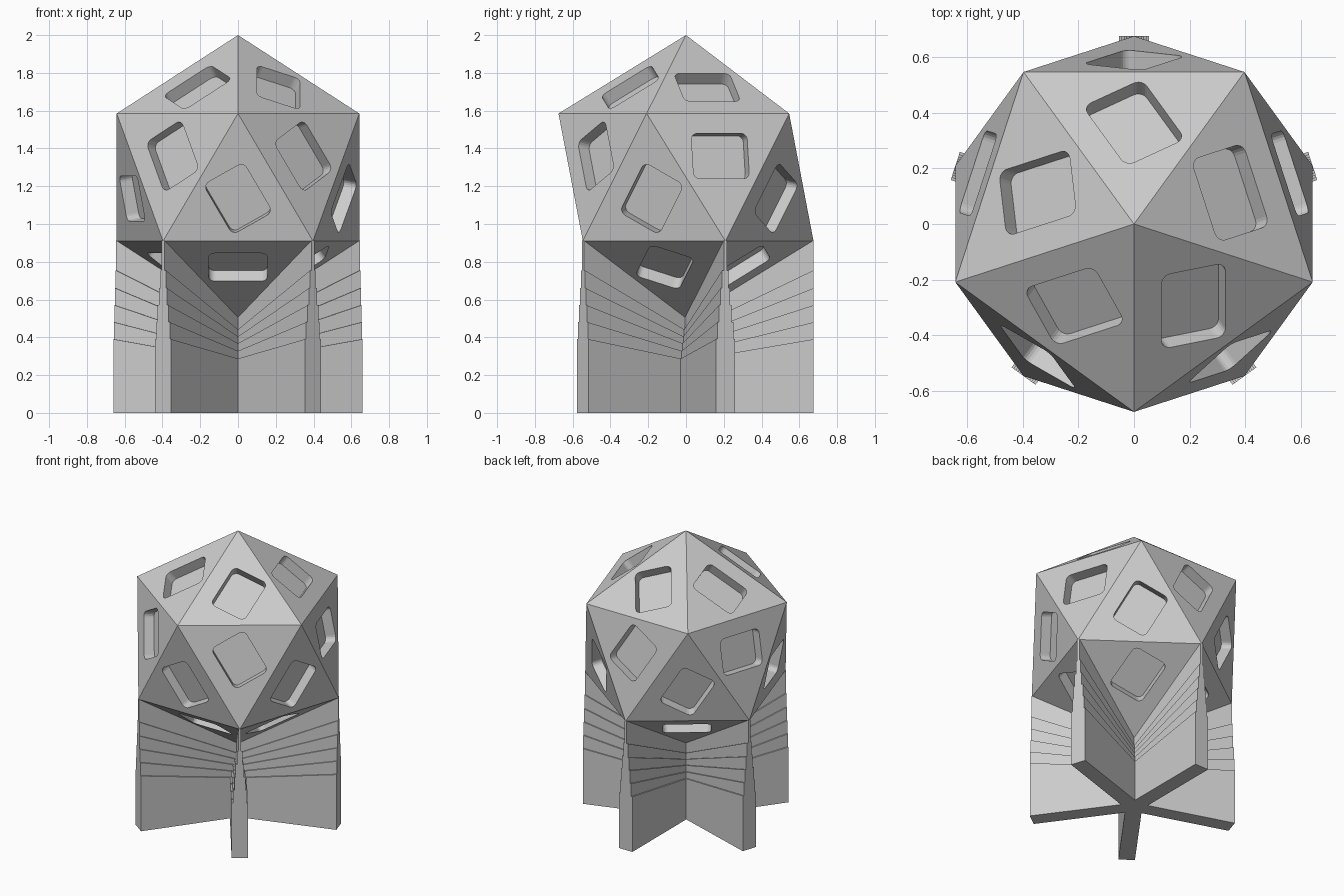
import bpy, bmesh
from math import sin, cos, tan, radians
from mathutils import Vector

cube = bpy.data.objects.get("Cube")
if cube:
    bpy.data.objects.remove(cube, do_unlink=True)

grey = bpy.data.materials.new("plain grey")
grey.use_nodes = True
grey.diffuse_color = (0.6, 0.6, 0.6, 1)
grey.node_tree.nodes["Principled BSDF"].inputs["Base Color"].default_value = (0.6, 0.6, 0.6, 1)

RING = 0.675              # radius of both vertex rings and of the fins
CENTRE = Vector((0, 0, 1.247))
LENGTH, WIDTH, CORNER, DEPTH = 0.31, 0.245, 0.035, 0.07


def polar(angle, radius, z=0.0):
    a = radians(angle)
    return Vector((radius * cos(a), radius * sin(a), z))


def finish(bm, name):
    bmesh.ops.remove_doubles(bm, verts=bm.verts[:], dist=0.0001)
    bmesh.ops.recalc_face_normals(bm, faces=bm.faces[:])
    mesh = bpy.data.meshes.new(name)
    bm.to_mesh(mesh)
    bm.free()
    mesh.materials.append(grey)
    obj = bpy.data.objects.new(name, mesh)
    bpy.context.collection.objects.link(obj)
    return obj


def loop_edges(bm, verts):
    return [bm.edges.new((v, verts[(i + 1) % len(verts)])) for i, v in enumerate(verts)]


def bridge(bm, lower, upper):
    n = len(lower)
    for i in range(n):
        j = (i + 1) % n
        bm.faces.new((lower[i], lower[j], upper[j], upper[i]))


def recessed_triangle(bm, tip, first, second, along):
    """Triangle with a rounded rectangular pocket, its long side along one edge."""
    mid = (tip + first + second) / 3
    normal = (first - tip).cross(second - tip).normalized()
    if normal.dot(mid - CENTRE) < 0:
        normal.negate()
    a, b = {"first": (tip, first), "second": (tip, second), "base": (first, second)}[along]
    u = (b - a).normalized()
    v = normal.cross(u)
    rim = []
    for q, (sx, sy) in enumerate(((1, 1), (-1, 1), (-1, -1), (1, -1))):
        for s in range(6):
            t = radians(90 * q + 18 * s)
            x = sx * (LENGTH / 2 - CORNER) + CORNER * cos(t)
            y = sy * (WIDTH / 2 - CORNER) + CORNER * sin(t)
            rim.append(mid + u * x + v * y)
    outer = [bm.verts.new(p) for p in (tip, first, second)]
    top = [bm.verts.new(p) for p in rim]
    floor = [bm.verts.new(p - normal * DEPTH) for p in rim]
    edges = loop_edges(bm, outer) + loop_edges(bm, top)
    bmesh.ops.triangle_fill(bm, use_beauty=True, edges=edges, normal=normal)
    bridge(bm, top, floor)
    bm.faces.new(floor)


# Twenty-sided body with a pocket in every face
apex, nadir = Vector((0, 0, 2)), Vector((0, 0, 0.494))
upper = [polar(72 * k - 90, RING, 1.585) for k in range(5)]
lower = [polar(72 * k - 54, RING, 0.91) for k in range(5)]
cap_dirs = "first base second second first".split()
down_dirs = "first base second base first".split()
up_dirs = "second first first first base".split()
under_dirs = "base second second base base".split()

bm = bmesh.new()
for k in range(5):
    u0, u1 = upper[k], upper[(k + 1) % 5]
    l0, l1 = lower[k - 1], lower[k]
    recessed_triangle(bm, apex, u0, u1, cap_dirs[k])
    recessed_triangle(bm, l1, u0, u1, down_dirs[k])
    recessed_triangle(bm, u0, l0, l1, up_dirs[k])
    recessed_triangle(bm, nadir, l0, l1, under_dirs[k])
finish(bm, "faceted_body")


# Five-finned stand: star-shaped layers that get thinner upward
def star(bm, half, z_axis, z_rim):
    verts = []
    for k in range(5):
        angle = 72 * k - 54
        side = polar(angle + 90, half)
        end = polar(angle, RING, z_rim)
        inner = half / tan(radians(36))
        z = z_axis + (z_rim - z_axis) * inner / RING
        valley = polar(angle + 36, half / sin(radians(36)), z)
        verts += [bm.verts.new(p) for p in (end - side, end + side, valley)]
    return verts


tops = [(0.275, 0.39), (0.313, 0.48), (0.352, 0.57), (0.39, 0.66), (0.43, 0.755), (0.498, 0.913)]
bm = bmesh.new()
base = star(bm, 0.053, 0, 0)
bm.faces.new(base)
below, level = base, (0, 0)
for i, top in enumerate(tops):
    half = 0.053 * (6 - i) / 6
    if i:
        ledge = star(bm, half, *level)
        bridge(bm, below, ledge)
        below = ledge
    rim = star(bm, half, *top)
    bridge(bm, below, rim)
    below, level = rim, top
# Close the thin top ridges against the body
hub = bm.verts.new((0, 0, tops[-1][0]))
for i in range(len(below)):
    bm.faces.new((below[i], below[(i + 1) % len(below)], hub))
finish(bm, "finned_stand")
